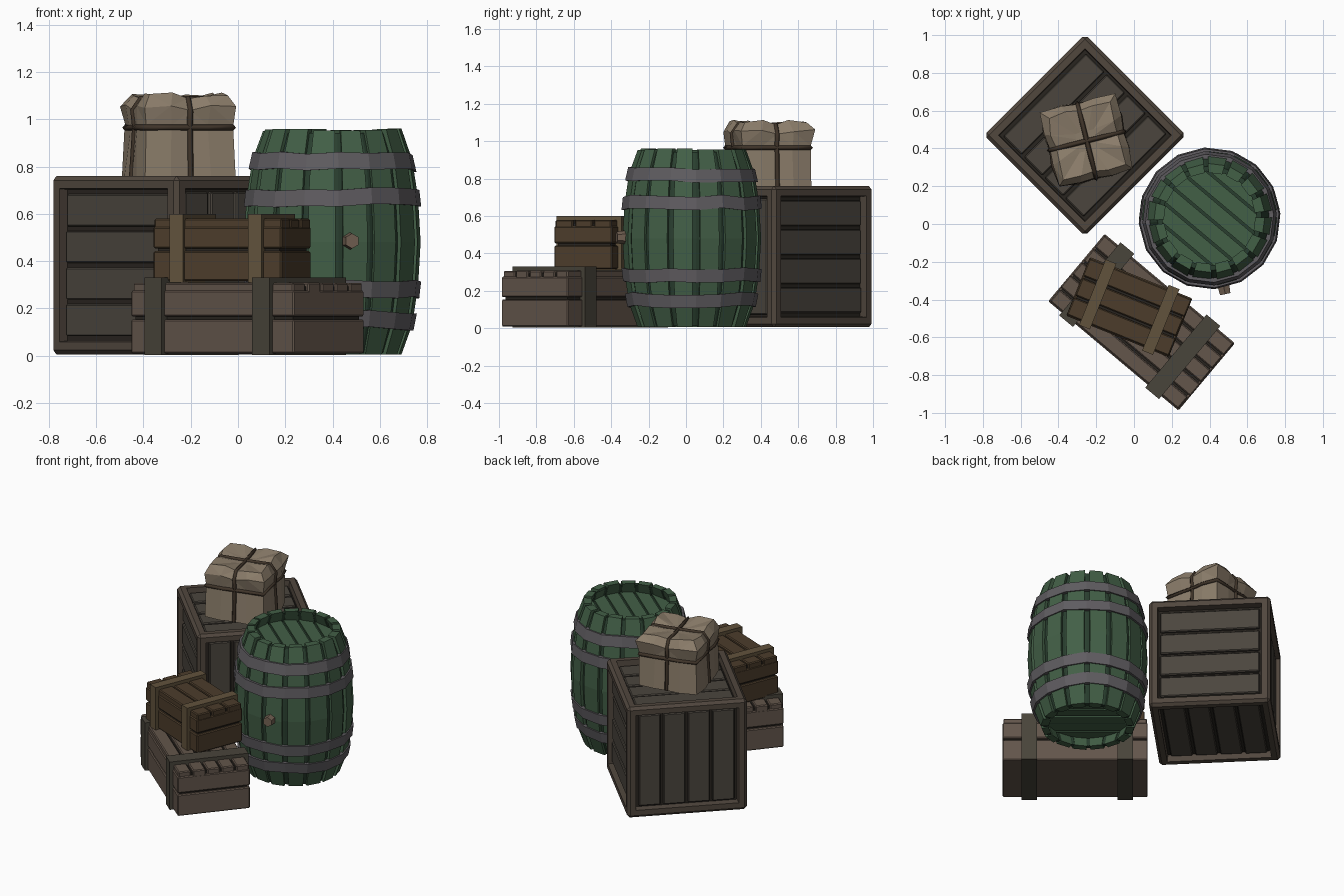
import bpy, bmesh, math, random
from mathutils import Matrix, Vector

if "Cube" in bpy.data.objects:
    bpy.data.objects.remove(bpy.data.objects["Cube"])

random.seed(4)


def mat(name, r, g, b):
    m = bpy.data.materials.new(name)
    m.diffuse_color = (r, g, b, 1)
    m.use_nodes = True
    m.node_tree.nodes["Principled BSDF"].inputs["Base Color"].default_value = m.diffuse_color
    return m


WOOD = mat("crate_wood", .082, .063, .048)
PANEL = mat("panel_wood", .070, .060, .048)
DARK = mat("dark_gap", .022, .018, .014)
PALE = mat("pale_wood", .125, .092, .070)
BROWN = mat("brown_wood", .072, .046, .024)
STRAP = mat("grey_strap", .066, .058, .043)
TAN = mat("tan_strap", .120, .085, .045)
GREEN = mat("green_wood", .055, .115, .062)
DKGREEN = mat("dark_green", .022, .048, .028)
IRON = mat("iron", .115, .108, .118)
CLOTH = mat("cloth", .260, .205, .145)
TWINE = mat("twine", .050, .034, .022)
BUNG = mat("bung", .17, .12, .085)


def finish(name, bm, M, *mats, bevel=0):
    bmesh.ops.recalc_face_normals(bm, faces=bm.faces)
    me = bpy.data.meshes.new(name)
    bm.to_mesh(me)
    bm.free()
    ob = bpy.data.objects.new(name, me)
    ob.matrix_world = M
    for m in mats:
        me.materials.append(m)
    bpy.context.collection.objects.link(ob)
    if bevel:
        b = ob.modifiers.new("bevel", 'BEVEL')
        b.width, b.segments = bevel, 1
    return ob


def box(bm, lo, hi):
    lo, hi = Vector(lo), Vector(hi)
    M = Matrix.Translation((lo + hi) / 2) @ Matrix.Diagonal((*(hi - lo), 1))
    return bmesh.ops.create_cube(bm, size=1, matrix=M)["verts"]


def place(x, y, z, deg):
    return Matrix.Translation((x, y, z)) @ Matrix.Rotation(math.radians(deg), 4, 'Z')


def loft(bm, rings, closed=False):
    """Skin a list of equal point rings; cap the ends unless the loop closes."""
    vs = [[bm.verts.new(p) for p in r] for r in rings]
    n = len(vs[0])
    for a, b in zip(vs, vs[1:] + vs[:1] if closed else vs[1:]):
        for i in range(n):
            j = (i + 1) % n
            bm.faces.new((a[i], a[j], b[j], b[i]))
    if not closed:
        bm.faces.new(vs[0])
        bm.faces.new(vs[-1])


# Big crate: chamfered cube with a recessed panel on each side
S, H, F = .755, .375, .068
base = place(-.26, .47, 0, 45)
bm = bmesh.new()
box(bm, (-S / 2, -S / 2, .005), (S / 2, S / 2, .76))
bmesh.ops.bevel(bm, geom=bm.edges[:], offset=.018, segments=1, affect='EDGES')
sides = [f for f in bm.faces if f.calc_area() > .3]
bmesh.ops.inset_individual(bm, faces=sides, thickness=F - .018)
bmesh.ops.inset_individual(bm, faces=sides, thickness=.006, depth=-.045)
for f in sides:
    f.material_index = 1
finish("big_crate_frame", bm, base, WOOD, DARK)

# Four planks in every panel
bm = bmesh.new()
inner = S / 2 - F
turns = [Matrix.Rotation(math.radians(90 * k), 4, 'Z') for k in range(4)]
faces = [turns[k] @ Matrix.Rotation(math.pi / 2, 4, 'X') for k in range(4)]
faces += [Matrix.Identity(4), Matrix.Rotation(math.pi, 4, 'X')]
for k, R in enumerate(faces):
    w = 2 * inner / 4
    for i in range(4):
        a = -inner + i * w
        lo, hi = a + .009, a + w - .009
        top = S / 2 - .022 - random.uniform(0, .006)
        if k in (0, 2):   # upright planks
            v = box(bm, (lo, -inner, top - .04), (hi, inner, top))
        else:
            v = box(bm, (-inner, lo, top - .04), (inner, hi, top))
        bmesh.ops.transform(bm, verts=v, matrix=Matrix.Translation((0, 0, .3825)) @ R)
finish("big_crate_planks", bm, base, PANEL, bevel=.006)


# Strapped low crates
def strapped_crate(name, M, L, W, h, straps, sw, n, wood, strap):
    l, w = L / 2, W / 2
    bm = bmesh.new()
    box(bm, (-l + .015, -w + .015, .01), (l - .015, w - .015, h - .018))
    finish(name + "_core", bm, M, DARK)
    bm = bmesh.new()
    mid = h * .51
    box(bm, (-l, -w, .006), (l, w, mid - .006))
    box(bm, (-l, -w, mid + .006), (l, w, h - .035))
    pw = W / n
    for i in range(n):
        d = random.uniform(0, .008)
        box(bm, (-l + d, -w + i * pw + .006, h - .05), (l - d, -w + (i + 1) * pw - .006, h - d / 2))
    finish(name + "_planks", bm, M, wood, bevel=.006)
    bm = bmesh.new()
    for u in straps:
        box(bm, (u - sw / 2, -w - .02, 0), (u + sw / 2, w + .02, h + .02))
    finish(name + "_straps", bm, M, strap)


strapped_crate("long_crate", place(.04, -.52, .003, -40), .90, .465, .307,
               (-.31, .285), .095, 5, PALE, STRAP)
strapped_crate("small_crate", place(-.025, -.44, .31, -22), .585, .335, .27,
               (-.18, .18), .062, 3, BROWN, TAN)

# Barrel
N = 16
B = place(.40, .03, 0, 4)
PROFILE = [(.005, .29), (.13, .335), (.29, .36), (.48, .371), (.67, .36), (.83, .335), (.955, .29)]


def radius(z):
    for (z0, r0), (z1, r1) in zip(PROFILE, PROFILE[1:]):
        if z <= z1:
            return r0 + (r1 - r0) * (z - z0) / (z1 - z0)
    return PROFILE[-1][1]


def circle(r, z, n=N):
    return [(r * math.cos(math.tau * i / n), r * math.sin(math.tau * i / n), z) for i in range(n)]


bm = bmesh.new()
loft(bm, [circle(r - .014, z + (.006 if z < .1 else -.012 if z > .9 else 0)) for z, r in PROFILE]
     + [circle(r - .04, z + (.006 if z < .1 else -.012 if z > .9 else 0)) for z, r in PROFILE[::-1]], True)
finish("barrel_shell", bm, B, DKGREEN)

bm = bmesh.new()
for i in range(N):
    g = random.uniform(.035, .055)
    a, b = math.tau * i / N + g, math.tau * (i + 1) / N - g
    d, t = random.uniform(-.004, .004), random.uniform(-.006, .006)
    rings = []
    for z, r in PROFILE:
        z += t if z > .9 else 0
        rings.append([(q * math.cos(c), q * math.sin(c), z) for q, c in
                      ((r - .048, a), (r + d, a), (r + d, b), (r - .048, b))])
    loft(bm, rings)
finish("barrel_staves", bm, B, GREEN)

bm = bmesh.new()
for z in (.15, .285, .67, .82):
    lo, hi = z - .035, z + .035
    wob = [random.uniform(-.008, .008) for _ in range(N)]
    rings = [circle(radius(q) + e, q) for q, e in ((lo, -.01), (lo, .014), (hi, .014), (hi, -.01))]
    loft(bm, [[(x, y, q + wob[i]) for i, (x, y, q) in enumerate(r)] for r in rings], True)
finish("barrel_hoops", bm, B, IRON)

# Barrel heads: dark disc plus planks cut to the circle
for name, z, s in (("barrel_top_head", .885, 1), ("barrel_bottom_head", .075, -1)):
    bm = bmesh.new()
    loft(bm, [circle(.285, z - s * .03), circle(.285, z - s * .012)])
    finish(name + "_backing", bm, B, DKGREEN)
    bm = bmesh.new()
    R, n = .275, 6
    w = 2 * R / n
    for i in range(n):
        y0, y1 = -R + i * w + .007, -R + (i + 1) * w - .007
        x0, x1 = (math.sqrt(max(R * R - y * y, 0)) for y in (y0, y1))
        outline = [(-x0, y0), (x0, y0), (x1, y1), (-x1, y1)]
        loft(bm, [[(x, y, q) for x, y in outline] for q in (z - s * .02, z)])
    finish(name + "_planks", bm, place(.40, .03, 0, -40), GREEN)

bm = bmesh.new()
bmesh.ops.create_cone(bm, cap_ends=True, segments=6, radius1=.037, radius2=.032, depth=.05)
finish("barrel_bung", bm, place(.478, -.347, .485, 12) @ Matrix.Rotation(math.pi / 2, 4, 'X'), BUNG)

# Wrapped bundle: eight-point rings, pinched where the twine pulls in
P = place(-.25, .44, 0, 14)
LEVELS = [(.755, .275, .205), (.955, .262, .192), (.975, .262, .192), (1.06, .288, .200), (1.11, .235, .165)]
bm = bmesh.new()
rings = []
for z, rc, rm in LEVELS:
    ring = []
    for i in range(16):
        a = math.tau * i / 16
        r = (rm, (rm + .022), rc, (rm + .022))[i % 4]
        r += random.uniform(-.008, .008) if i % 4 else 0
        dz = random.uniform(-.012, .006) if z > 1 and i % 4 else (-.022 if z > 1 else 0)
        ring.append((r * math.cos(a), r * math.sin(a), z + dz))
    rings.append(ring)
rings.append([(x * .3, y * .3, 1.085) for x, y, z in rings[-1]])
loft(bm, rings)
bmesh.ops.triangulate(bm, faces=[f for f in bm.faces if f.calc_center_median().z > .98])
finish("cloth_bundle", bm, P, CLOTH)


# Twine: one loop round the waist and two over the top
def twine(name, pts, cyclic):
    cu = bpy.data.curves.new(name, 'CURVE')
    cu.dimensions = '3D'
    cu.bevel_depth, cu.bevel_resolution = .013, 0
    sp = cu.splines.new('POLY')
    sp.points.add(len(pts) - 1)
    for p, c in zip(sp.points, pts):
        p.co = (*c, 1)
    sp.use_cyclic_u = cyclic
    cu.materials.append(TWINE)
    ob = bpy.data.objects.new(name, cu)
    ob.matrix_world = P
    bpy.context.collection.objects.link(ob)


twine("waist_twine", [Vector(a).lerp(Vector(b), .5) for a, b in zip(rings[1], rings[2])], True)
for k, name in ((0, "long_twine"), (4, "cross_twine")):
    up = [r[k] for r in rings]
    down = [r[k + 8] for r in rings[::-1]]
    twine(name, up + down, False)
